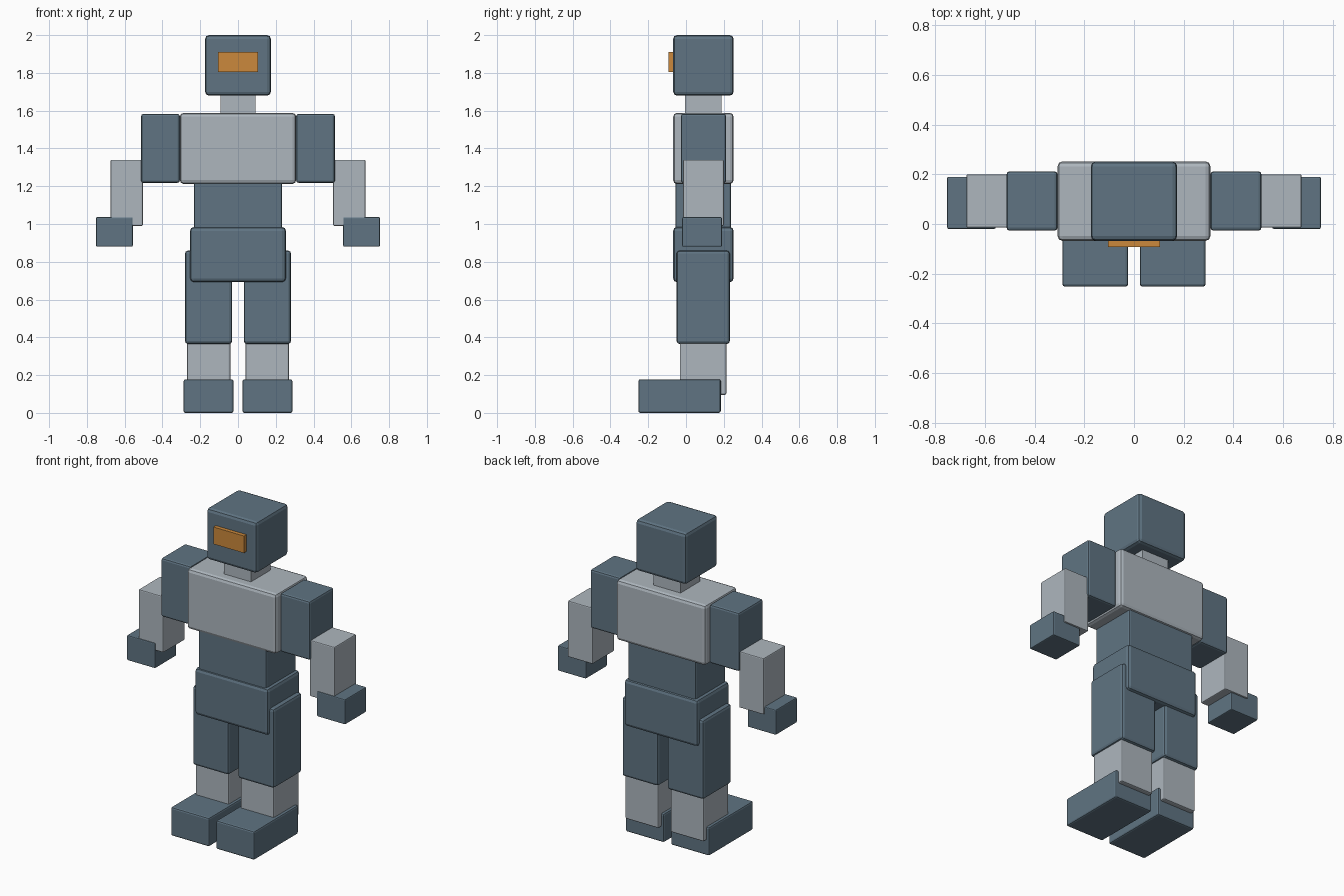
import bpy
import bmesh
from mathutils import Vector

if "Cube" in bpy.data.objects:
    bpy.data.objects.remove(bpy.data.objects["Cube"])


def material(name, rgb):
    m = bpy.data.materials.new(name)
    m.diffuse_color = (*rgb, 1.0)
    m.use_nodes = True
    m.node_tree.nodes["Principled BSDF"].inputs["Base Color"].default_value = m.diffuse_color
    return m


SLATE = material("slate blue", (0.115, 0.175, 0.225))
GREY = material("light grey", (0.42, 0.47, 0.515))
ORANGE = material("visor orange", (0.60, 0.25, 0.045))


def box(name, mat, xs, ys, zs, bevel=0.0):
    """Box spanning the given ranges, with softened edges."""
    lo, hi = (Vector(v) for v in zip(xs, ys, zs))
    size, mid = hi - lo, (lo + hi) / 2
    bm = bmesh.new()
    bmesh.ops.create_cube(bm, size=1.0)
    for v in bm.verts:
        v.co = Vector(a * b for a, b in zip(v.co, size))
    mesh = bpy.data.meshes.new(name)
    bm.to_mesh(mesh)
    bm.free()
    mesh.materials.append(mat)
    ob = bpy.data.objects.new(name, mesh)
    ob.location = mid
    bpy.context.collection.objects.link(ob)
    if bevel:
        mod = ob.modifiers.new("soft edges", 'BEVEL')
        mod.width = bevel
        mod.segments = 2
    return ob


def pair(name, mat, xs, ys, zs, bevel):
    """The same box on both sides of the body."""
    box("right_" + name, mat, (-xs[1], -xs[0]), ys, zs, bevel)
    box("left_" + name, mat, xs, ys, zs, bevel)


# Head, visor and neck
box("head", SLATE, (-0.174, 0.174), (-0.068, 0.252), (1.68, 2.0), 0.02)
box("visor", ORANGE, (-0.105, 0.105), (-0.092, -0.05), (1.804, 1.91))
box("neck", GREY, (-0.093, 0.093), (-0.005, 0.187), (1.56, 1.70))

# Torso
box("chest", GREY, (-0.308, 0.308), (-0.068, 0.252), (1.212, 1.588), 0.02)
box("waist", SLATE, (-0.234, 0.234), (-0.056, 0.238), (0.96, 1.24), 0.01)
box("hips", SLATE, (-0.254, 0.254), (-0.068, 0.252), (0.692, 0.984), 0.02)

# Arms
pair("upper_arm", SLATE, (0.308, 0.513), (-0.027, 0.212), (1.218, 1.583), 0.012)
pair("forearm", GREY, (0.504, 0.675), (-0.015, 0.2), (0.99, 1.34), 0.006)
pair("hand", SLATE, (0.557, 0.752), (-0.02, 0.19), (0.88, 1.036), 0.006)

# Legs
pair("thigh", SLATE, (0.031, 0.281), (-0.05, 0.232), (0.365, 0.859), 0.016)
pair("shin", GREY, (0.041, 0.27), (-0.033, 0.214), (0.096, 0.39), 0.008)
pair("foot", SLATE, (0.024, 0.288), (-0.252, 0.184), (0.0, 0.178), 0.01)
